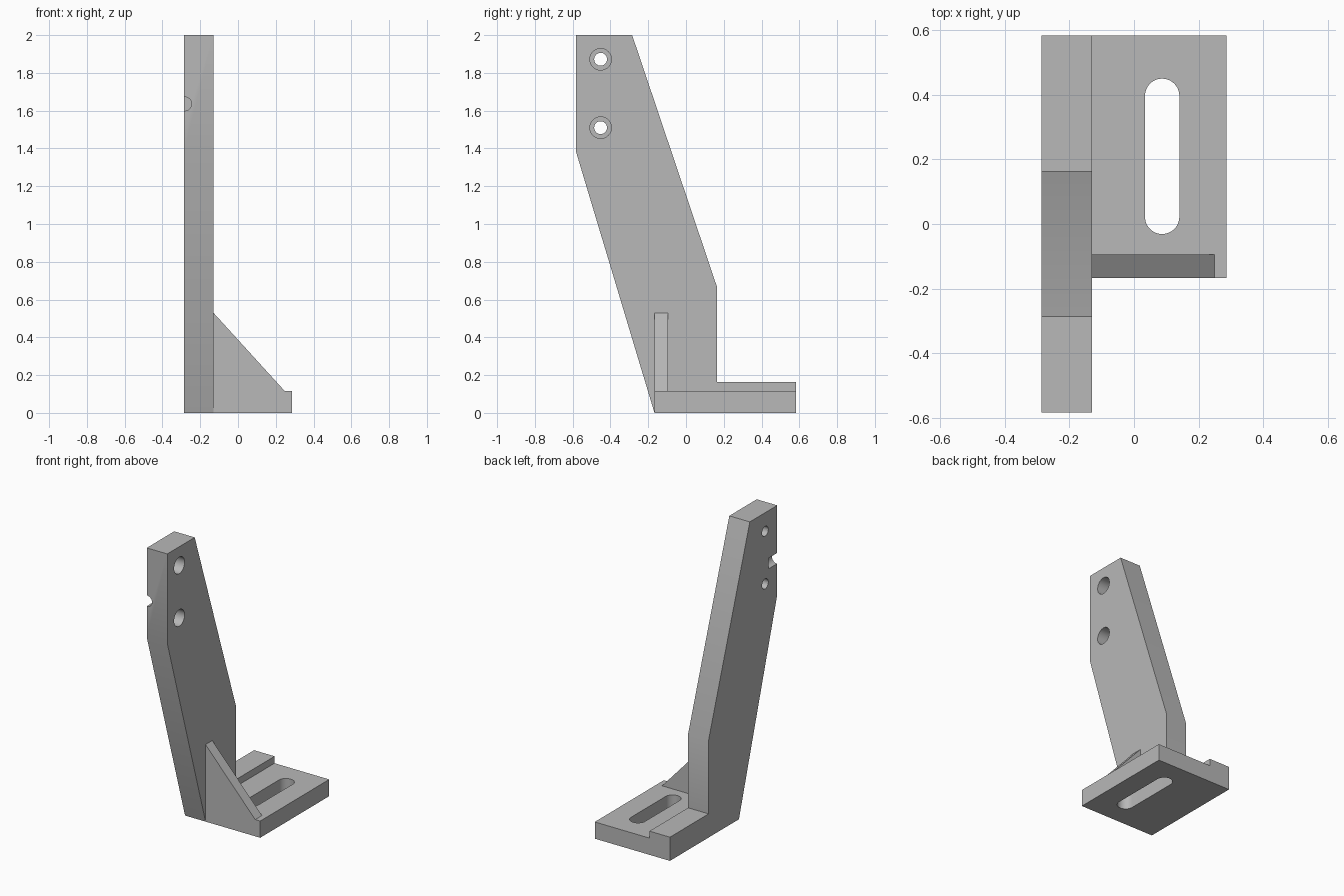
import bpy, bmesh, math
from mathutils import Vector

cube = bpy.data.objects.get("Cube")
if cube:
    bpy.data.objects.remove(cube, do_unlink=True)

grey = bpy.data.materials.new("machined_grey")
grey.use_nodes = True
grey.diffuse_color = (0.48, 0.48, 0.48, 1)
grey.node_tree.nodes["Principled BSDF"].inputs["Base Color"].default_value = grey.diffuse_color

AXES = {"x": lambda a, b, t: (t, a, b),
        "y": lambda a, b, t: (a, t, b),
        "z": lambda a, b, t: (a, b, t)}


def prism(name, axis, profile, start, end):
    """Extrude a flat profile along an axis."""
    place = AXES[axis]
    bm = bmesh.new()
    face = bm.faces.new([bm.verts.new(place(a, b, start)) for a, b in profile])
    out = bmesh.ops.extrude_face_region(bm, geom=[face])
    moved = [g for g in out["geom"] if isinstance(g, bmesh.types.BMVert)]
    bmesh.ops.translate(bm, verts=moved, vec=Vector(place(0, 0, end - start)))
    bmesh.ops.recalc_face_normals(bm, faces=bm.faces)
    mesh = bpy.data.meshes.new(name)
    bm.to_mesh(mesh)
    bm.free()
    mesh.materials.append(grey)
    obj = bpy.data.objects.new(name, mesh)
    bpy.context.collection.objects.link(obj)
    return obj


def round_profile(a, b, radius, stretch=0, steps=24):
    """Circle, or a slot when its two halves are pulled apart along b."""
    pts = []
    for half, shift in ((0, stretch), (math.pi, -stretch)):
        for i in range(steps + (1 if stretch else 0)):
            t = half + math.pi * i / steps
            pts.append((a + radius * math.cos(t), b + shift + radius * math.sin(t)))
    return pts


def cut(target, cutter):
    cutter.hide_render = True
    mod = target.modifiers.new("cut", "BOOLEAN")
    mod.operation = "DIFFERENCE"
    mod.solver = "EXACT"
    mod.object = cutter
    bpy.ops.object.select_all(action="DESELECT")
    bpy.context.view_layer.objects.active = target
    target.select_set(True)
    bpy.ops.object.modifier_apply(modifier=mod.name)
    bpy.data.objects.remove(cutter, do_unlink=True)


LEFT, INNER, RIGHT = -0.286, -0.13, 0.286
FRONT, BACK = -0.167, 0.583

# Cranked upright with its raised foot
arm = prism("upright_arm", "x",
            [(-BACK, 2), (-0.285, 2), (0.163, 0.67), (0.163, 0.163),
             (BACK, 0.163), (BACK, 0), (FRONT, 0), (-BACK, 1.385)], LEFT, INNER)

# Counterbored bolt holes
for z in (1.51, 1.872):
    cut(arm, prism("bolt_hole", "x", round_profile(-0.452, z, 0.034), LEFT - 0.1, INNER + 0.1))
    cut(arm, prism("counterbore", "x", round_profile(-0.452, z, 0.057), INNER - 0.08, INNER + 0.1))

# Blind half-round groove in the outer front edge
cut(arm, prism("groove", "y", round_profile(LEFT + 0.003, 1.636, 0.037), -BACK - 0.1, -0.49))

# Base plate with adjusting slot
base = prism("base_plate", "z",
             [(INNER, FRONT), (RIGHT, FRONT), (RIGHT, BACK), (INNER, BACK)], 0, 0.115)
cut(base, prism("slot", "z", round_profile(0.087, 0.209, 0.053, 0.187), -0.1, 0.3))

# Triangular stiffening rib
rib = prism("stiffening_rib", "y",
            [(INNER, 0.115), (0.248, 0.115), (INNER, 0.53)], FRONT, -0.094)

# Smooth bores, crisp edges
bpy.ops.object.select_all(action="DESELECT")
for obj in (arm, base, rib):
    obj.select_set(True)
bpy.context.view_layer.objects.active = arm
bpy.ops.object.shade_smooth_by_angle(angle=math.radians(30))
